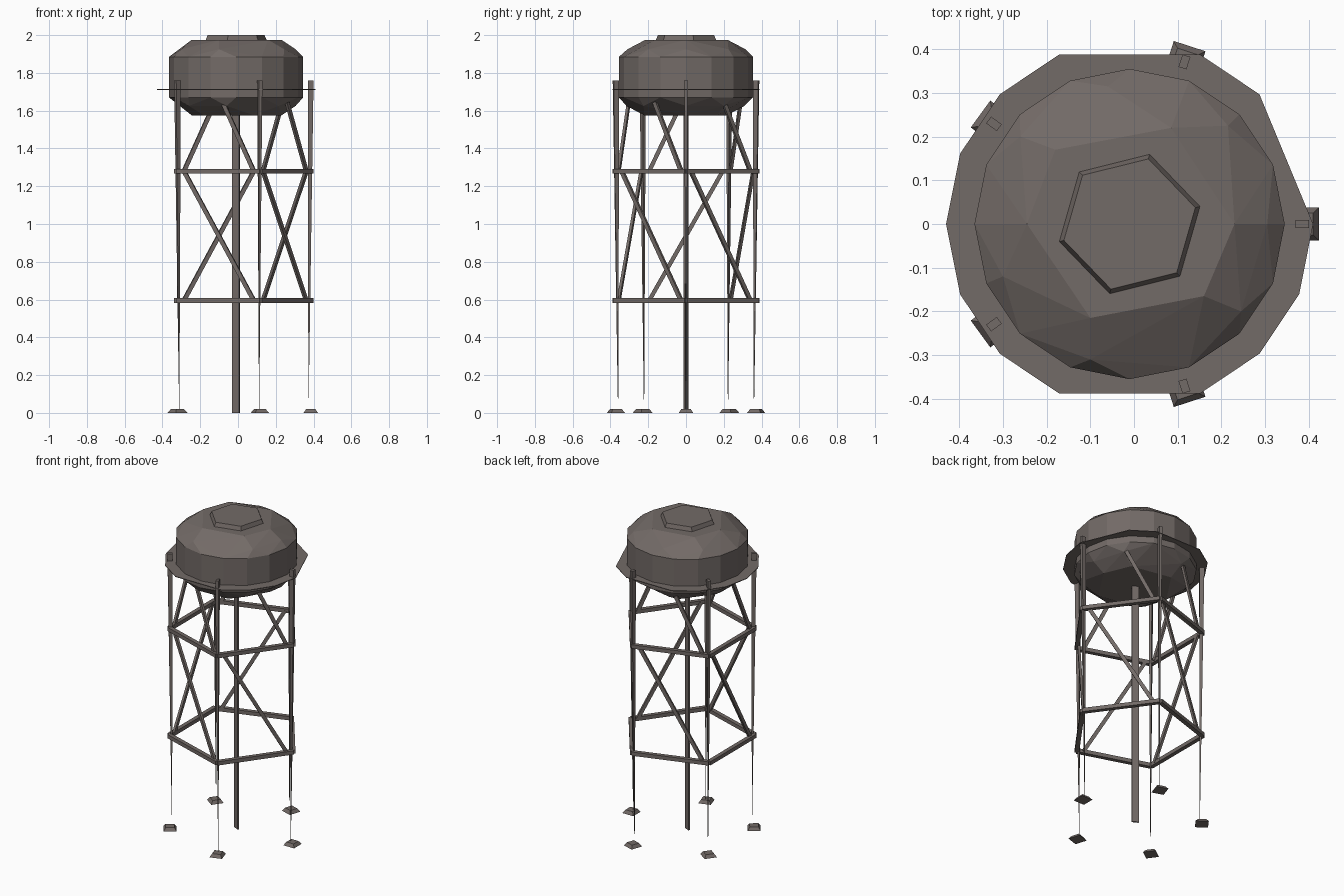
import bpy, bmesh, math
from mathutils import Vector, Matrix

if "Cube" in bpy.data.objects:
    bpy.data.objects.remove(bpy.data.objects["Cube"])

steel = bpy.data.materials.new("weathered_steel")
steel.diffuse_color = (0.17, 0.145, 0.135, 1)
steel.use_nodes = True
steel.node_tree.nodes["Principled BSDF"].inputs["Base Color"].default_value = steel.diffuse_color

CX = -0.005          # tower axis
R = 0.39             # leg radius
TANK = Vector((-0.01, 0, 0))


def finish(name, bm):
    bmesh.ops.recalc_face_normals(bm, faces=bm.faces)
    me = bpy.data.meshes.new(name)
    bm.to_mesh(me)
    bm.free()
    me.materials.append(steel)
    ob = bpy.data.objects.new(name, me)
    bpy.context.collection.objects.link(ob)
    return ob


def hull(name, pts):
    bm = bmesh.new()
    for p in pts:
        bm.verts.new(p)
    bmesh.ops.convex_hull(bm, input=bm.verts)
    bmesh.ops.dissolve_limit(bm, angle_limit=0.01, verts=bm.verts, edges=bm.edges)
    return finish(name, bm)


def ring(n, r, z, start=0.0, c=TANK):
    return [c + Vector((r * math.cos(start + math.tau * i / n),
                        r * math.sin(start + math.tau * i / n), z)) for i in range(n)]


def corner(k, z, r=R):
    a = math.tau * k / 5
    return Vector((CX + r * math.cos(a), r * math.sin(a), z))


def beam(name, a, b, w, h):
    # box from a to b: w across horizontally, h across the other way
    d = (b - a).normalized()
    side = d.cross(Vector((0, 0, 1))).normalized()
    up = side.cross(d)
    return hull(name, [p + side * s * w / 2 + up * t * h / 2
                       for p in (a, b) for s in (-1, 1) for t in (-1, 1)])


# tank: faceted crown and belly around a sixteen-sided wall
crown = [(0.23, 0.0), (0.085, 0.22), (-0.18, 0.17), (-0.245, 0.0), (-0.1, -0.215), (0.16, -0.165)]
shoulder = [(0.215, 0.225), (-0.06, 0.315), (-0.26, 0.2), (-0.3, -0.12), (-0.1, -0.31), (0.245, -0.2), (0.305, 0.0)]
pts = ring(16, 0.355, 1.885) + ring(16, 0.355, 1.67)
pts += [Vector((x, y, 1.975)) for x, y in crown]
pts += [Vector((x, y, 1.925)) for x, y in shoulder]
pts += [Vector((x, -y, 1.575)) for x, y in crown]
pts += [Vector((x, -y, 1.625)) for x, y in shoulder]
hull("tank", pts)

# roof hatch
hull("hatch", ring(6, 0.168, 1.97, math.radians(14)) + ring(6, 0.155, 2.0, math.radians(14)))

# walkway: thin ring with a few corners cut off
bm = bmesh.new()
outer, inner = ring(16, 0.42, 1.714), ring(16, 0.35, 1.714)
for i in (1, 4, 12):
    outer[i] = (outer[i - 1] + outer[(i + 1) % 16]) / 2
vo = [bm.verts.new(p) for p in outer]
vi = [bm.verts.new(p) for p in inner]
for i in range(16):
    j = (i + 1) % 16
    bm.faces.new((vo[i], vo[j], vi[j], vi[i]))
ret = bmesh.ops.extrude_face_region(bm, geom=bm.faces[:])
for v in ret["geom"]:
    if isinstance(v, bmesh.types.BMVert):
        v.co.z -= 0.004
finish("walkway", bm)

# riser pipe
turn = Matrix.Rotation(math.radians(-27), 4, 'Z')
hull("riser_pipe", [TANK + turn @ Vector((x, y, z)) for x in (-0.021, 0.021)
                    for y in (-0.005, 0.005) for z in (0, 1.6)])

for k in range(5):
    a = math.tau * k / 5
    out = Vector((math.cos(a), math.sin(a), 0))
    tan = Vector((-out.y, out.x, 0))

    # leg tapering down to almost nothing
    def section(z, r, w, d):
        return [corner(k, z, r) + out * s * w / 2 + tan * t * d / 2 for s in (-1, 1) for t in (-1, 1)]
    hull("leg_%d" % k, section(1.76, R, 0.03, 0.019) + section(0.01, 0.378, 0.001, 0.001))

    # footing
    foot = []
    for z, h in ((0, 0.038), (0.02, 0.025)):
        foot += [corner(k, z) + out * s * h + tan * t * h for s in (-1, 1) for t in (-1, 1)]
    hull("footing_%d" % k, foot)

    # horizontal girders
    for z in (0.595, 1.28):
        beam("girder_%d" % k, corner(k, z, 0.395), corner(k + 1, z, 0.395), 0.026, 0.024)

    # diagonal braces: full bay below, half bay running into the tank above
    top, low = corner(k, 1.28, 0.385), corner(k + 1, 0.595, 0.385)
    edge = (low - top) * Vector((1, 1, 0)).length / 1.414
    flat = Vector((low.x - top.x, low.y - top.y, 0))
    beam("brace_%d" % k, top + flat * 0.07, low - flat * 0.07, 0.015, 0.022)
    mid = (top + Vector((low.x, low.y, 1.28))) / 2
    mid.z = 1.69
    beam("upper_brace_%d" % k, mid, Vector((low.x, low.y, 1.28)) - flat * 0.07, 0.015, 0.022)
